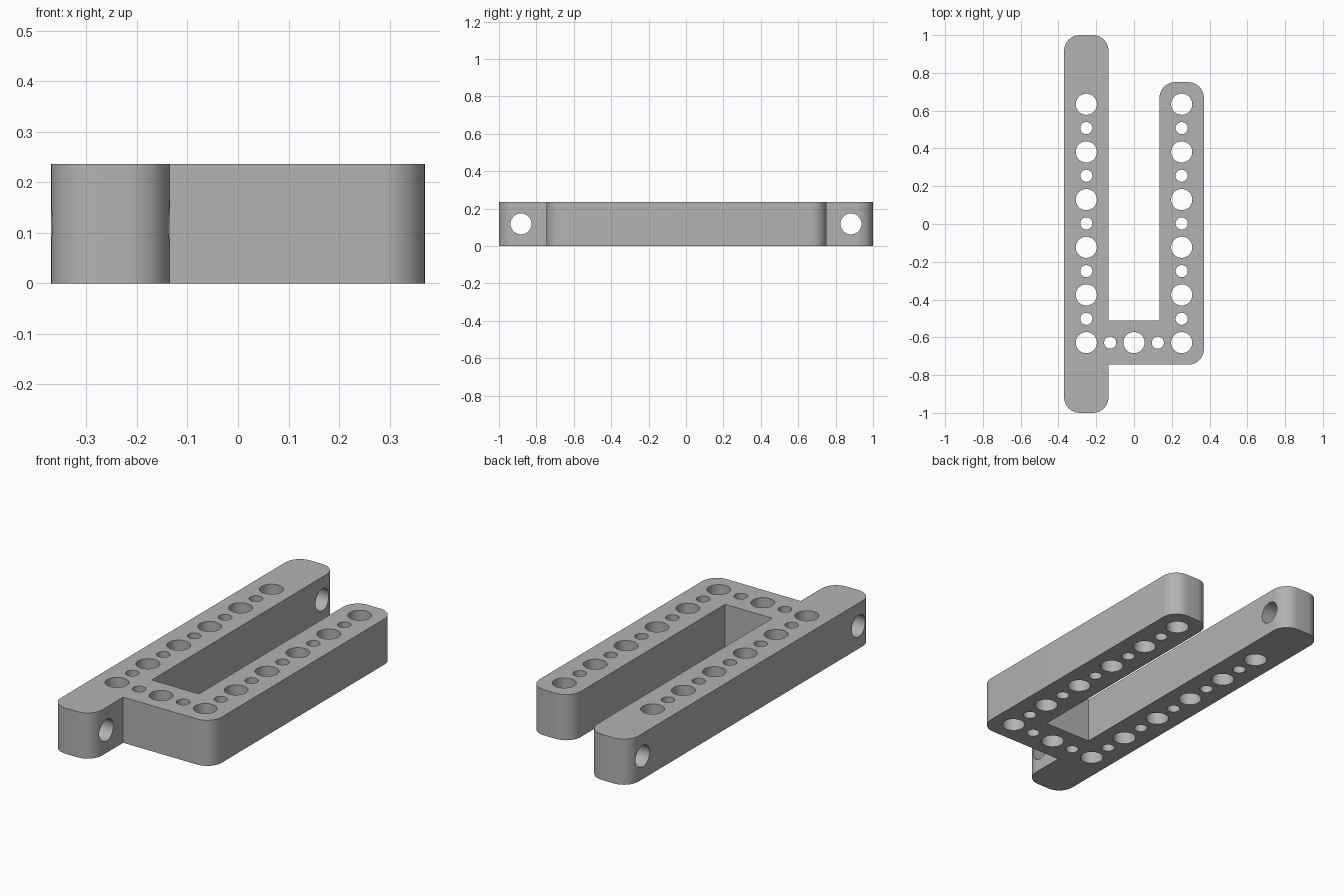
import bpy, bmesh
from math import pi, cos, sin
from mathutils import Matrix, Vector

cube = bpy.data.objects.get("Cube")
if cube:
    bpy.data.objects.remove(cube, do_unlink=True)

HEIGHT, PITCH, MID = 0.236, 0.1262, 0.003
OUT, INN = 0.37, 0.135            # outer and inner sides of the two arms
ROW = (OUT + INN) / 2
BIG, SMALL, FILLET = 0.056, 0.032, 0.083

grey = bpy.data.materials.new("plain grey")
grey.use_nodes = True
colour = (0.45, 0.45, 0.45, 1)
grey.diffuse_color = colour
grey.node_tree.nodes["Principled BSDF"].inputs["Base Color"].default_value = colour


def rounded(points, segments=10):
    """Outline from (x, y, radius) corners, all right angles."""
    out = []
    for i, (x, y, r) in enumerate(points):
        p = Vector((x, y))
        if not r:
            out.append(p)
            continue
        a = (Vector(points[i - 1][:2]) - p).normalized() * r
        b = (Vector(points[(i + 1) % len(points)][:2]) - p).normalized() * r
        for k in range(segments + 1):
            t = k / segments * pi / 2
            out.append(p + a * (1 - sin(t)) + b * (1 - cos(t)))
    return out


def make_object(name, bm):
    bmesh.ops.recalc_face_normals(bm, faces=bm.faces)
    mesh = bpy.data.meshes.new(name)
    bm.to_mesh(mesh)
    bm.free()
    mesh.materials.append(grey)
    ob = bpy.data.objects.new(name, mesh)
    bpy.context.collection.objects.link(ob)
    return ob


# Frame: long arm, short arm and the bridge joining them
front, back = MID - 0.748, MID + 0.748
outline = rounded([
    (-OUT, -1, FILLET), (-INN, -1, FILLET), (-INN, front, 0),
    (OUT, front, FILLET), (OUT, back, FILLET), (INN, back, FILLET),
    (INN, -0.512, 0), (-INN, -0.512, 0), (-INN, 1, FILLET), (-OUT, 1, FILLET)])
bm = bmesh.new()
base = bm.faces.new([bm.verts.new((p.x, p.y, 0)) for p in outline])
extruded = bmesh.ops.extrude_face_region(bm, geom=[base])["geom"]
top = [v for v in extruded if isinstance(v, bmesh.types.BMVert)]
bmesh.ops.translate(bm, verts=top, vec=(0, 0, HEIGHT))
frame = make_object("drilled_frame", bm)

# Drill cutters: alternating large and small holes along the frame
bm = bmesh.new()


def drill(x, y, radius, depth=0.5, turn=Matrix()):
    place = Matrix.Translation((x, y, HEIGHT / 2)) @ turn
    bmesh.ops.create_cone(bm, cap_ends=True, segments=40, radius1=radius,
                          radius2=radius, depth=depth, matrix=place)


for i in range(-5, 6):
    for x in (-ROW, ROW):
        drill(x, MID + i * PITCH, BIG if i % 2 else SMALL)
for i in (-1, 0, 1):
    drill(i * PITCH, MID - 5 * PITCH, SMALL if i else BIG)

# Cross holes through the ends of the long arm
for y in (-0.882, 0.882):
    drill(-ROW, y, BIG, turn=Matrix.Rotation(pi / 2, 4, 'Y'))
cutter = make_object("hole_cutter", bm)
cutter.hide_render = True

boolean = frame.modifiers.new("holes", 'BOOLEAN')
boolean.operation = 'DIFFERENCE'
boolean.solver = 'EXACT'
boolean.object = cutter
bpy.ops.object.select_all(action='DESELECT')
frame.select_set(True)
bpy.context.view_layer.objects.active = frame
bpy.ops.object.modifier_apply(modifier=boolean.name)
bpy.data.objects.remove(cutter, do_unlink=True)
bpy.ops.object.shade_smooth_by_angle(angle=pi / 6)
